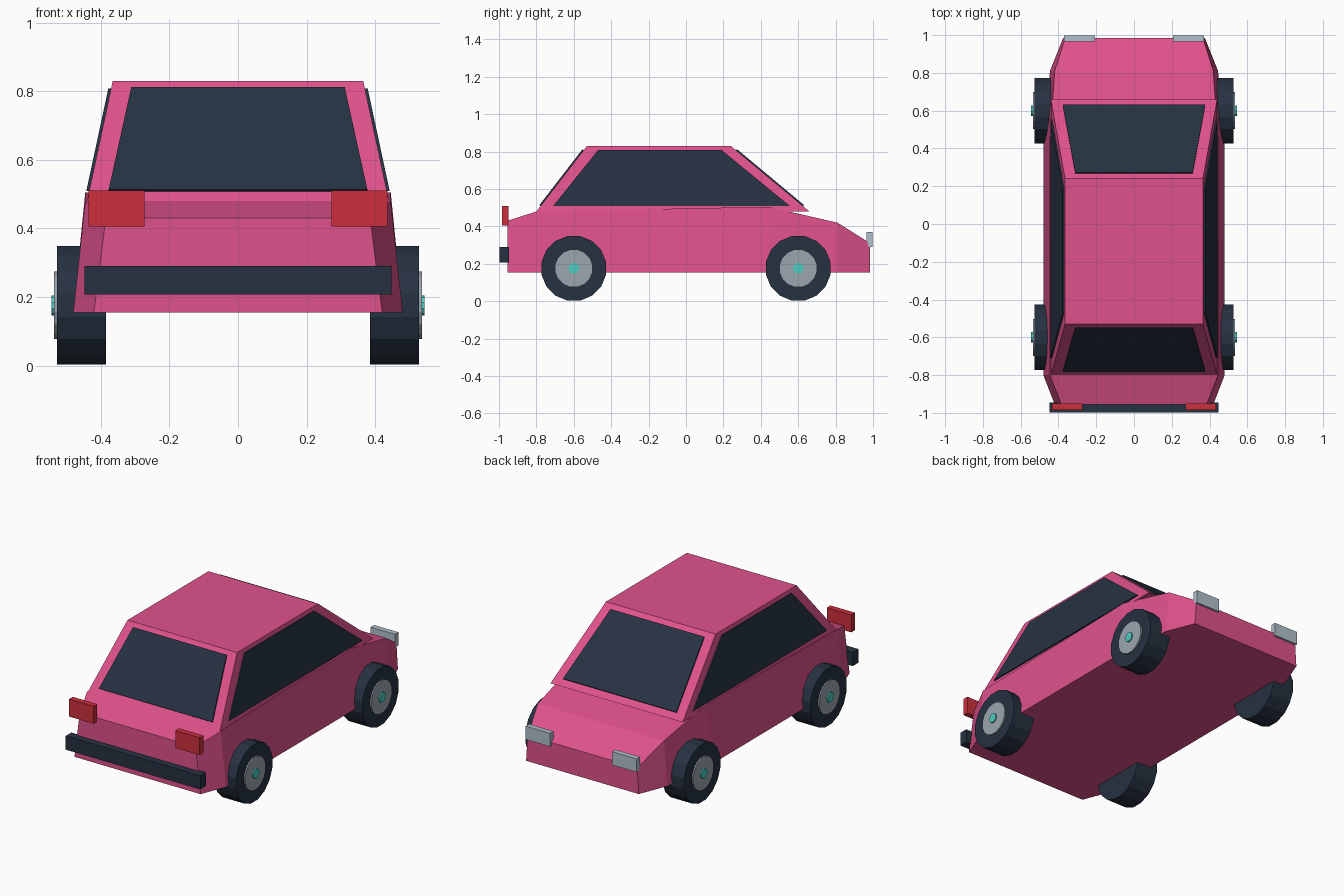
import bpy, bmesh, math
from mathutils import Vector, Matrix

cube = bpy.data.objects.get("Cube")
if cube:
    bpy.data.objects.remove(cube, do_unlink=True)


def material(name, rgb):
    m = bpy.data.materials.new(name)
    m.use_nodes = True
    m.diffuse_color = (*rgb, 1)
    m.node_tree.nodes["Principled BSDF"].inputs["Base Color"].default_value = (*rgb, 1)
    return m


PINK = material("pink paint", (0.74, 0.084, 0.26))
DARK = material("dark glass and rubber", (0.019, 0.031, 0.053))
RED = material("red lamp", (0.60, 0.028, 0.045))
CLEAR = material("pale lamp", (0.44, 0.53, 0.60))
METAL = material("grey metal", (0.33, 0.38, 0.42))
TEAL = material("teal cap", (0.076, 0.61, 0.55))


def finish(name, bm, mat):
    bmesh.ops.recalc_face_normals(bm, faces=bm.faces)
    mesh = bpy.data.meshes.new(name)
    bm.to_mesh(mesh)
    bm.free()
    mesh.materials.append(mat)
    ob = bpy.data.objects.new(name, mesh)
    bpy.context.collection.objects.link(ob)
    return ob


def loft(name, rings, mat):
    """Skin a list of equal point rings and cap both ends."""
    bm = bmesh.new()
    loops = [[bm.verts.new(p) for p in ring] for ring in rings]
    for a, b in zip(loops, loops[1:]):
        for i in range(len(a)):
            j = (i + 1) % len(a)
            bm.faces.new((a[i], a[j], b[j], b[i]))
    bm.faces.new(loops[0])
    bm.faces.new(loops[-1])
    return finish(name, bm, mat)


def box(name, lo, hi, mat):
    lo, hi = Vector(lo), Vector(hi)
    bm = bmesh.new()
    bmesh.ops.create_cube(bm, size=1)
    for v in bm.verts:
        v.co = (lo + hi) / 2 + v.co * (hi - lo)
    return finish(name, bm, mat)


def disc(name, x0, x1, y, z, radius, sides, mat):
    """Cylinder along x, flat side down."""
    bm = bmesh.new()
    bmesh.ops.create_cone(bm, cap_ends=True, segments=sides, radius1=radius,
                          radius2=radius, depth=abs(x1 - x0))
    turn = Matrix.Rotation(math.pi / 2, 4, 'Y') @ Matrix.Rotation(math.pi / sides, 4, 'Z')
    bmesh.ops.transform(bm, matrix=Matrix.Translation(((x0 + x1) / 2, y, z)) @ turn, verts=bm.verts)
    return finish(name, bm, mat)


def plate(name, corners, outward, mat):
    """Thin pane lying just proud of the surface through its corners."""
    pts = [Vector(c) for c in corners]
    n = (pts[1] - pts[0]).cross(pts[2] - pts[0]).normalized()
    if n.dot(Vector(outward)) < 0:
        n = -n
    return loft(name, [[p - n * 0.001 for p in pts], [p + n * 0.008 for p in pts]], mat)


# Lower body: sections of (y, top height, half width at sill, half width at top)
SILL = 0.155
sections = [(-0.955, 0.43, 0.42, 0.385), (-0.80, 0.48, 0.48, 0.445),
            (0.44, 0.505, 0.48, 0.445), (0.81, 0.42, 0.445, 0.42),
            (0.985, 0.31, 0.375, 0.365)]
loft("lower_body", [[(-wb, y, SILL), (wb, y, SILL), (wt, y, zt), (-wt, y, zt)]
                    for y, zt, wb, wt in sections], PINK)

# Cabin: tapered block, from belt line to roof
BELT, ROOF = 0.48, 0.83


def cabin(z):
    """Half width, front y and back y of the cabin at a height."""
    t = (z - BELT) / (ROOF - BELT)
    return 0.44 - 0.075 * t, -0.80 + 0.27 * t, 0.66 - 0.42 * t


def cabin_ring(z):
    w, f, b = cabin(z)
    return [(-w, f, z), (w, f, z), (w, b, z), (-w, b, z)]


loft("cabin", [cabin_ring(BELT), cabin_ring(ROOF)], PINK)

# Windows
LOW, HIGH = 0.508, 0.807
for name, end, side in (("front_window", 1, -1), ("back_window", 2, 1)):
    yl, yh = cabin(LOW)[end], cabin(HIGH)[end]
    plate(name, [(-0.377, yl, LOW), (0.377, yl, LOW), (0.311, yh, HIGH), (-0.311, yh, HIGH)],
          (0, side, 0), DARK)
for label, s in (("left", 1), ("right", -1)):
    xl, xh = s * cabin(LOW)[0], s * cabin(HIGH)[0]
    plate(label + "_side_window",
          [(xl, -0.71, LOW), (xl, 0.555, LOW), (xh, 0.19, HIGH), (xh, -0.47, HIGH)],
          (s, 0, 0), DARK)

# Bumper
box("bumper", (-0.448, -0.998, 0.207), (0.448, -0.945, 0.29), DARK)

# Lamps and wheels, mirrored
for label, s in (("left", 1), ("right", -1)):
    box(label + "_red_lamp", (s * 0.272, -0.985, 0.405), (s * 0.435, -0.95, 0.51), RED)
    box(label + "_pale_lamp", (s * 0.207, 0.965, 0.29), (s * 0.37, 0.998, 0.37), CLEAR)
    for end, y in (("front", -0.6), ("back", 0.6)):
        name = f"{end}_{label}_"
        disc(name + "tyre", s * 0.385, s * 0.528, y, 0.176, 0.176, 16, DARK)
        disc(name + "hub", s * 0.50, s * 0.536, y, 0.176, 0.10, 16, METAL)
        disc(name + "cap", s * 0.52, s * 0.544, y, 0.176, 0.029, 10, TEAL)
